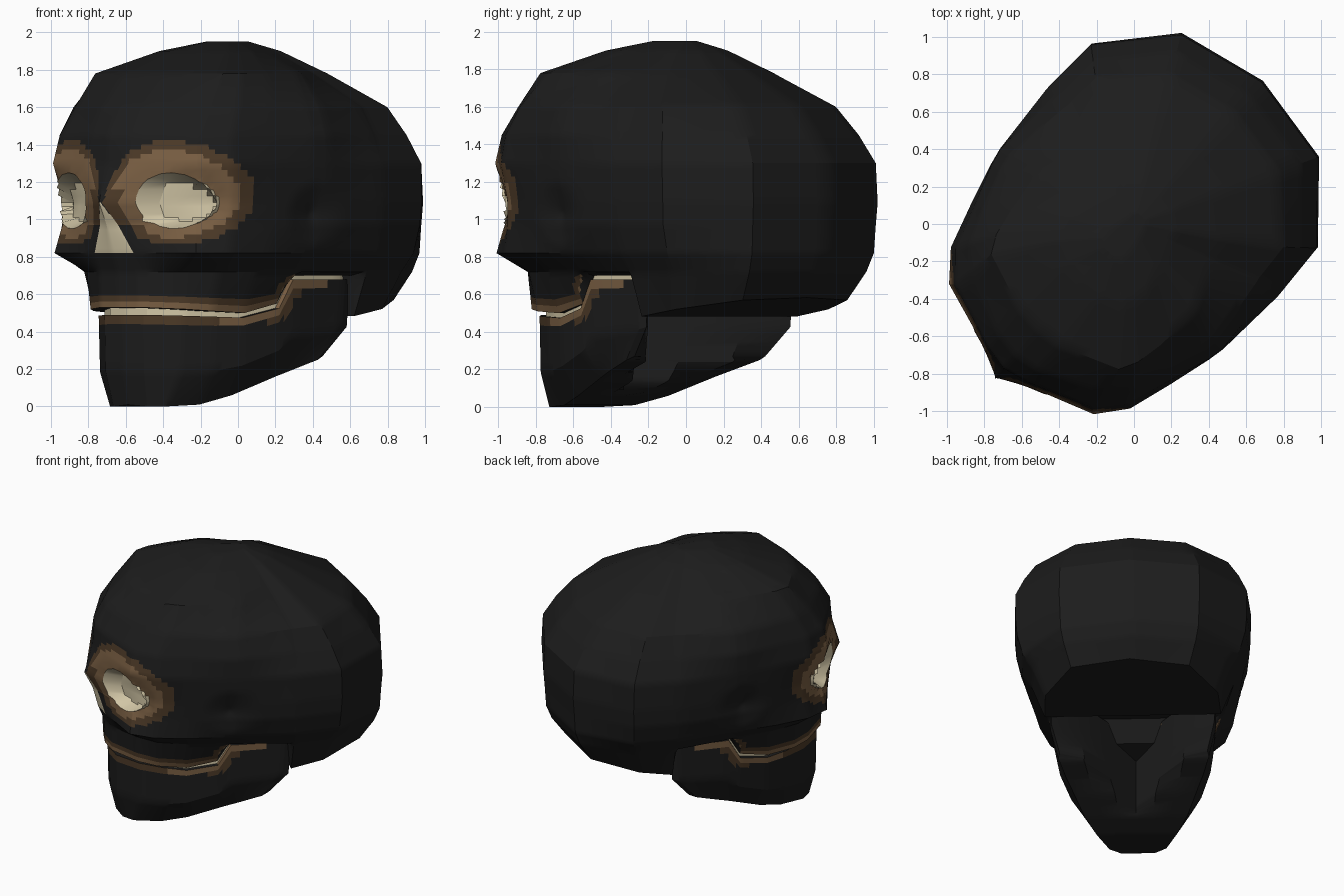
import bpy, bmesh, math
from mathutils import Vector

if "Cube" in bpy.data.objects:
    bpy.data.objects.remove(bpy.data.objects["Cube"])

TURN = math.radians(-42)      # the head looks towards -x -y


def material(name, rgb):
    m = bpy.data.materials.new(name)
    m.diffuse_color = (*rgb, 1)
    m.use_nodes = True
    m.node_tree.nodes["Principled BSDF"].inputs["Base Color"].default_value = m.diffuse_color
    return m


MATS = [material("charcoal", (0.012, 0.012, 0.012)),
        material("dark_brown", (0.075, 0.043, 0.021)),
        material("brown", (0.2, 0.118, 0.058)),
        material("cream", (0.66, 0.58, 0.39))]
BLACK, DARK, BROWN, CREAM = range(4)


def finish(bm, name):
    bmesh.ops.recalc_face_normals(bm, faces=bm.faces[:])
    me = bpy.data.meshes.new(name)
    bm.to_mesh(me)
    bm.free()
    for m in MATS:
        me.materials.append(m)
    ob = bpy.data.objects.new(name, me)
    bpy.context.collection.objects.link(ob)
    ob.rotation_euler.z = TURN
    bpy.ops.object.select_all(action='DESELECT')
    ob.select_set(True)
    bpy.context.view_layer.objects.active = ob
    bpy.ops.object.shade_smooth_by_angle(angle=math.radians(28))


def loft(rows, colour=BLACK):
    """Mirror half outlines into rings, join them, cap both ends, refine."""
    bm = bmesh.new()
    rings = []
    for half in rows:
        pts = half + [(-x, y, z) for x, y, z in half[:0:-1] if x > 0]
        rings.append([bm.verts.new(p) for p in pts])
    n = len(rings[0])
    for a, b in zip(rings, rings[1:]):
        for i in range(n):
            j = (i + 1) % n
            bm.faces.new((a[i], a[j], b[j], b[i])).material_index = colour
    for ring in (rings[0], rings[-1]):
        for i in range(n // 2):
            ids = list(dict.fromkeys((i, i + 1, n - i - 1, (n - i) % n)))
            bm.faces.new([ring[k] for k in ids]).material_index = colour
    bmesh.ops.subdivide_edges(bm, edges=bm.edges[:], cuts=5, use_grid_fill=True)
    bmesh.ops.recalc_face_normals(bm, faces=bm.faces[:])
    return bm


# Rules for the painted rims
MOUTH = [Vector(p) for p in ((-1.2, .51), (-.8, .505), (-.5, .49), (-.27, .54),
                             (-.18, .69), (.02, .69))]


def mouth_distance(f, p):
    if p.z > .705 or abs(f.normal.z) > .8 or f.normal.y > .3:
        return 9
    q = Vector((p.y, p.z))
    best = 9
    for a, b in zip(MOUTH, MOUTH[1:]):
        t = max(0, min(1, (q - a).dot(b - a) / (b - a).length_squared))
        best = min(best, (q - a - t * (b - a)).length)
    return best


def eye_radius(p, cx=.37, cz=1.1, rx=.19, rz=.15, wrap=0):
    if p.y > -.5:
        return 9
    back = wrap * max(0, p.y + .8) / .4
    return math.hypot((abs(p.x) - cx) / rx, (p.z - cz) / rz, back)


def nose_width(z):
    return max(.01, .14 * (1.1 - z) / .28)


def paint(bm):
    for f in bm.faces:
        c = f.calc_center_median()
        rim = eye_radius(c, .37, 1.14, .33, .275, 1)
        d = mouth_distance(f, c)
        nose = c.y < -.9 and .82 < c.z < 1.09 and abs(c.x) < nose_width(c.z)
        if eye_radius(c) < 1 or nose:
            f.material_index = CREAM
        elif rim < .87 or d < .04:
            f.material_index = BROWN
        elif rim < 1.03 or d < .075:
            f.material_index = DARK


# Cranium: one outline per height
def skull_row(z, v0, v1, u2, v2, u4, w, back):
    s = min(1, 1.2 * back)
    v4 = max(-.5, v2 * .6)
    u1 = nose_width(z) if .8 < z < 1.1 else min(.14, u2 * .5)
    pts = [(0, v0), (u1, v1), (u2, v2),
           (u2 + .62 * (u4 - u2), v2 + .38 * (v4 - v2)), (u4, v4)]
    bulge = .07 if 1.4 < z < 1.85 else .035 if .9 < z < 1.4 else 0
    for v in (-.27, -.18, .22, .24):
        t = (v * s - v4) / (.24 * s - v4)
        pts.append((u4 + (w - u4) * t + bulge * math.sin(math.pi * t), v * s))
    pts += [(w * .98, .56 * back), (.49 * back, .92 * back), (0, 1.02 * back)]
    return [(u, v, z) for u, v in pts]


SKULL = [(.53, -.96, -.94, .34, -.80, .48, .62, .85),
         (.72, -.97, -.95, .35, -.82, .56, .71, .95),
         (.82, -1.01, -.99, .51, -.90, .68, .78, .99),
         (.97, -1.05, -1.03, .48, -.87, .69, .82, 1.0),
         (1.09, -1.11, -1.10, .48, -.86, .70, .83, 1.01),
         (1.30, -1.05, -1.03, .52, -.90, .72, .83, 1.0),
         (1.45, -1.04, -1.01, .49, -.88, .70, .77, .91),
         (1.60, -.95, -.93, .47, -.78, .66, .69, .79),
         (1.78, -.76, -.75, .46, -.63, .54, .42, .46),
         (1.90, -.42, -.41, .25, -.35, .29, .20, .22),
         (1.95, -.20, -.20, .08, -.17, .08, .05, .06)]
# the lower edge steps up over the jaw hinge and drops behind it
EDGE = (.53, .53, .52, .51, .50, .55, .70, .70)
rows = [skull_row(*r) for r in SKULL]
rows[0] = [(u, v, EDGE[k] if k < 8 else .48 + .16 * (v - .22))
           for k, (u, v, z) in enumerate(rows[0])]
bm = loft(rows)
for v in bm.verts:
    # snap to the socket outline, then sink the inside
    r = eye_radius(v.co)
    if r < 1.15:
        if r > .85:
            side = math.copysign(.37, v.co.x)
            v.co.x = side + (v.co.x - side) / r
            v.co.z = 1.1 + (v.co.z - 1.1) / r
        else:
            v.co.y += .08
    # shallow ear hollow
    ear = math.hypot(v.co.y + .23, v.co.z - 1.03)
    if ear < .17 and abs(v.co.x) > .5:
        v.co.x -= math.copysign(.05 * (1 - ear / .17), v.co.x)
paint(bm)
finish(bm, "cranium")


# Jaw, hollowed from behind in a V
def hollow(bm, shift=0):
    for v in bm.verts:
        v.co.y = min(v.co.y, -.45 + .75 * abs(v.co.x) / .55 + shift)


TOP = [(0, -.93), (.14, -.91), (.3, -.78), (.4, -.63), (.47, -.48),
       (.54, -.27), (.56, -.18), (.59, .2), (.58, .25)]
LOW = [(0, -.88, .01), (.12, -.86, 0), (.2, -.8, 0), (.28, -.62, .01),
       (.36, -.45, .06), (.45, -.2, .16), (.48, -.12, .19), (.53, .05, .25),
       (.52, .1, .27)]
LIP = (.49, .49, .485, .48, .475, .525, .68, .68, .68)
top = [(u, v, z) for (u, v), z in zip(TOP, LIP)]
mid = [tuple(a + (b - a) * t for a, b, t in zip(p, q, (.12, .12, .62)))
       for p, q in zip(top, LOW)]
bm = loft([LOW, mid, top])
paint(bm)
hollow(bm)
finish(bm, "jaw")

# Pale lining seen through the gap between the teeth
bm = loft([[(u * .95, v * .96, z + dz) for u, v, z in top] for dz in (-.06, .05)],
          CREAM)
hollow(bm, -.08)
finish(bm, "mouth_lining")
